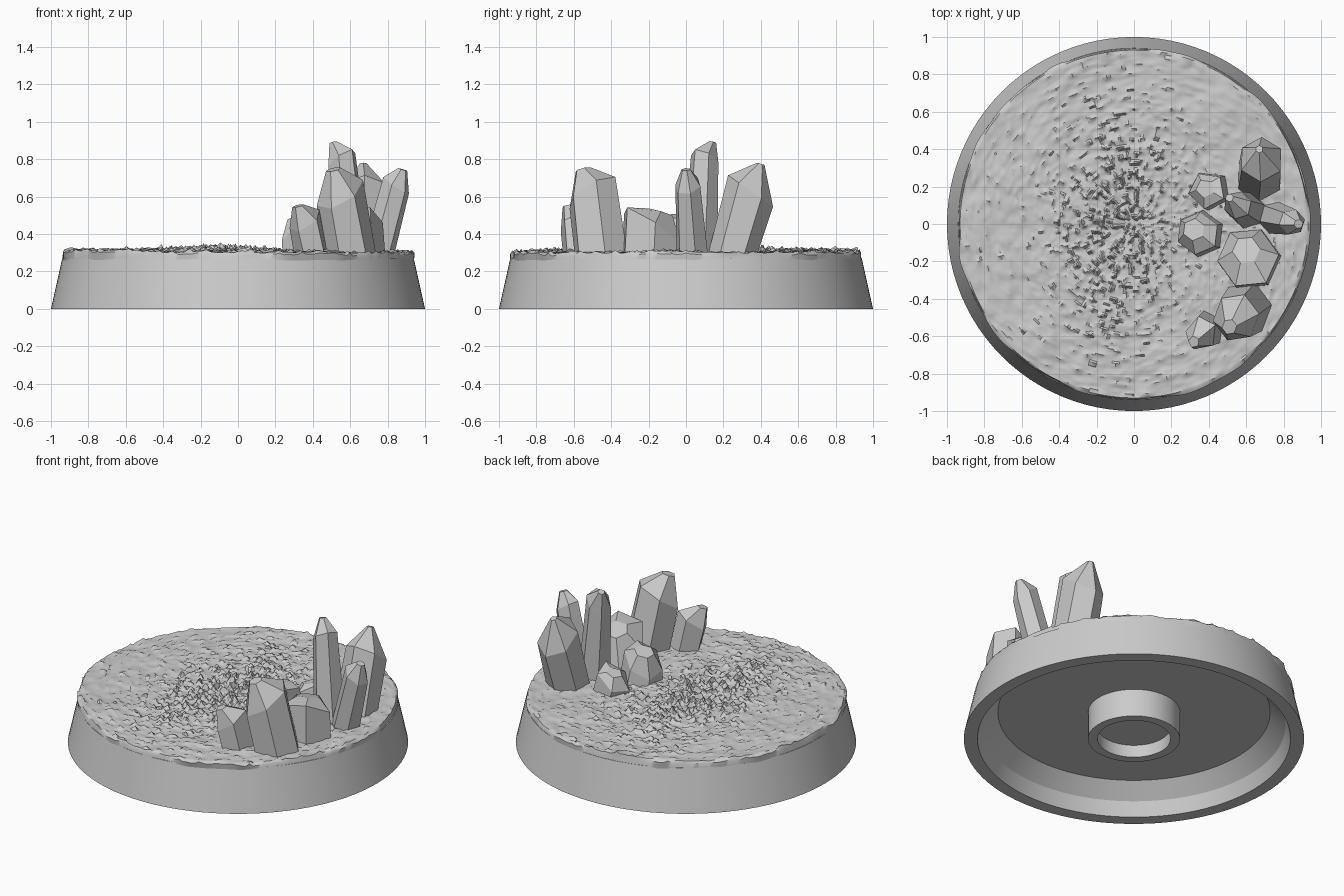
import bpy, bmesh, math
from mathutils import Vector, noise

if "Cube" in bpy.data.objects:
    bpy.data.objects.remove(bpy.data.objects["Cube"], do_unlink=True)

stone = bpy.data.materials.new("stone_grey")
stone.use_nodes = True
GREY = (0.6, 0.6, 0.6, 1)
stone.diffuse_color = GREY
stone.node_tree.nodes["Principled BSDF"].inputs["Base Color"].default_value = GREY


def finish(name, bm, smooth=None):
    bmesh.ops.recalc_face_normals(bm, faces=bm.faces)
    mesh = bpy.data.meshes.new(name)
    bm.to_mesh(mesh)
    bm.free()
    mesh.materials.append(stone)
    obj = bpy.data.objects.new(name, mesh)
    bpy.context.collection.objects.link(obj)
    if smooth:
        bpy.ops.object.select_all(action='DESELECT')
        obj.select_set(True)
        bpy.context.view_layer.objects.active = obj
        bpy.ops.object.shade_smooth_by_angle(angle=math.radians(smooth))
    return obj


def ring(bm, centre, radius, sides, turn=0.0, stretch=1.0):
    verts = []
    for i in range(sides):
        a = turn + math.tau * i / sides
        offset = Vector((radius * math.cos(a), radius * stretch * math.sin(a), 0))
        verts.append(bm.verts.new(Vector(centre) + offset))
    return verts


def bridge(bm, lower, upper):
    n = len(lower)
    for i in range(n):
        j = (i + 1) % n
        bm.faces.new((lower[i], lower[j], upper[j], upper[i]))


def lathe(name, profile, sides=96):
    bm = bmesh.new()
    rings = [ring(bm, (0, 0, z), r, sides) for r, z in profile]
    for lower, upper in zip(rings, rings[1:]):
        bridge(bm, lower, upper)
    bm.faces.new(rings[0])
    bm.faces.new(rings[-1])
    return finish(name, bm, 20)


# Hollow plinth with a raised socket under its middle
lathe("plinth", [(0.215, 0.08), (0.215, 0), (0.27, 0), (0.27, 0.18), (0.80, 0.18),
                 (0.89, 0.09), (0.92, 0), (1, 0), (0.94, 0.27)])


# Rough ground, with the coarsest rubble in a worn strip
def ground_height(x, y):
    p = Vector((x, y, 0))
    broad = noise.noise(p * 4) * 0.012
    fine = noise.fractal(p * 14, 0.8, 2.0, 3) * 0.008
    strip = math.exp(-((x + 0.1) / 0.28) ** 2 - (y / 0.65) ** 2)
    grit = max(0, noise.noise(p * 38 + Vector((5, 2, 1))) - 0.22 * (1 - strip))
    return 0.307 - 0.008 * x + broad + fine + grit * (0.03 + 0.035 * strip)


bm = bmesh.new()
SIDES, STEPS = 240, 90
rings = [ring(bm, (0, 0, 0.25), 0.94, SIDES)]
for k in range(STEPS):
    rings.append(ring(bm, (0, 0, 0), 0.94 * (1 - k / STEPS), SIDES))
for loop in rings[1:]:
    for v in loop:
        v.co.z = ground_height(v.co.x, v.co.y)
for v in rings[1]:
    v.co.z -= 0.012
    v.co.xy *= 1 + 0.02 * noise.noise(v.co * 6)
for lower, upper in zip(rings, rings[1:]):
    bridge(bm, lower, upper)
bm.faces.new(rings[-1])
finish("rocky_ground", bm, 40)


# Faceted crystals: foot, shoulder and small blunt tip
def crystal(name, foot, foot_r, shoulder, shoulder_r, tip, tip_r, sides=6, turn=0.0, stretch=1.0):
    bm = bmesh.new()
    rings = [ring(bm, (*foot, 0.26), foot_r, sides, turn, stretch),
             ring(bm, shoulder, shoulder_r, sides, turn, stretch),
             ring(bm, tip, tip_r, sides, turn, stretch)]
    # Tilt shoulder and tip so the facets end at uneven heights
    lean = Vector(tip).xy - Vector(foot)
    for loop, centre, amount in ((rings[1], shoulder, 0.7), (rings[2], tip, 0.3)):
        for v in loop:
            v.co.z -= amount * (v.co.xy - Vector(centre).xy).dot(lean.normalized())
    for lower, upper in zip(rings, rings[1:]):
        bridge(bm, lower, upper)
    bm.faces.new(rings[0])
    bm.faces.new(rings[-1])
    finish(name, bm)


crystal("tall_crystal", (0.61, 0.07), 0.10, (0.555, 0.10, 0.80), 0.075,
        (0.51, 0.14, 0.89), 0.022, turn=0.3)
crystal("back_crystal", (0.67, 0.24), 0.13, (0.68, 0.345, 0.63), 0.12,
        (0.67, 0.40, 0.775), 0.02, turn=0.5)
crystal("outer_crystal", (0.74, 0.035), 0.09, (0.845, 0.01, 0.66), 0.07,
        (0.88, 0, 0.745), 0.025, turn=0.2)
crystal("front_crystal", (0.60, -0.45), 0.145, (0.545, -0.50, 0.62), 0.125,
        (0.51, -0.55, 0.745), 0.04, turn=0.15, stretch=1.05)
crystal("small_front_crystal", (0.40, -0.56), 0.095, (0.36, -0.585, 0.47), 0.085,
        (0.32, -0.63, 0.55), 0.03, sides=5, turn=0.5, stretch=1.1)
crystal("squat_crystal", (0.62, -0.19), 0.17, (0.61, -0.18, 0.43), 0.165,
        (0.60, -0.14, 0.515), 0.075, turn=0.1)
crystal("inner_crystal", (0.36, -0.05), 0.13, (0.34, -0.05, 0.42), 0.115,
        (0.32, -0.03, 0.49), 0.06, turn=0.4)
crystal("low_crystal", (0.42, 0.18), 0.11, (0.39, 0.18, 0.38), 0.10,
        (0.38, 0.19, 0.42), 0.05, sides=5, turn=0.8)
